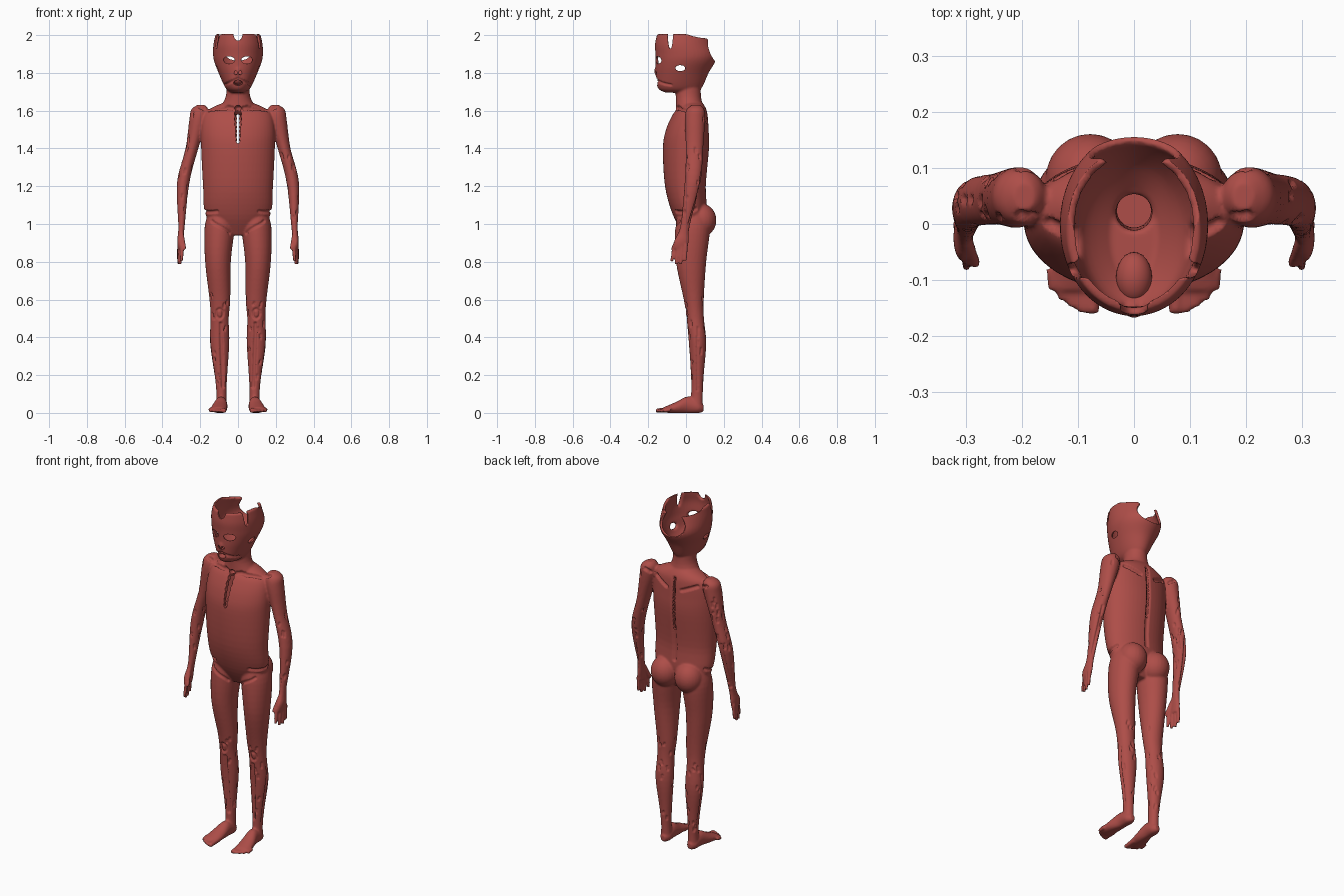
import bpy, bmesh, math, random
from mathutils import Vector, Matrix
from mathutils.bvhtree import BVHTree
from mathutils.kdtree import KDTree

if "Cube" in bpy.data.objects:
    bpy.data.objects.remove(bpy.data.objects["Cube"])

random.seed(4)
red = bpy.data.materials.new("muscle_red")
red.diffuse_color = (0.42, 0.075, 0.065, 1)
red.use_nodes = True
red.node_tree.nodes["Principled BSDF"].inputs["Base Color"].default_value = red.diffuse_color


def spline(rows, steps=5):
    """Catmull-Rom interpolation of section rows."""
    out = []
    for i in range(len(rows) - 1):
        a, b, c, d = rows[max(i - 1, 0)], rows[i], rows[i + 1], rows[min(i + 2, len(rows) - 1)]
        for k in range(steps):
            t = k / steps
            out.append([q + 0.5 * t * (r - p + t * (2*p - 5*q + 4*r - s + t * (3*q - p - 3*r + s)))
                        for p, q, r, s in zip(a, b, c, d)])
    return out + [list(rows[-1])]


def loft(bm, rows, side=1, flat=False, n=28):
    """Closed body through elliptic sections (x, y, z, radius_a, radius_b)."""
    rings = []
    for x, y, z, ra, rb in spline(rows):
        ring = []
        for k in range(n):
            t = 2 * math.pi * k / n
            u, v = max(ra, .002) * math.cos(t), max(rb, .002) * math.sin(t)
            ring.append(bm.verts.new((side * (x + u), y, z + v) if flat else (side * (x + u), y + v, z)))
        rings.append(ring)
    for a, b in zip(rings, rings[1:]):
        for k in range(n):
            bm.faces.new((a[k], a[(k + 1) % n], b[(k + 1) % n], b[k]))
    bm.faces.new(rings[0])
    bm.faces.new(rings[-1])


def core(bm, rows, inset=0.0):
    """Loft on the centre line from (z, y, half_width, half_depth) rows."""
    loft(bm, [(0, y, z, a - inset, b - inset) for z, y, a, b in rows], n=48)


def ball(bm, loc, r):
    bmesh.ops.create_uvsphere(bm, u_segments=24, v_segments=16, radius=1,
                              matrix=Matrix.Translation(loc) @ Matrix.Diagonal((*r, 1)))


def finish(bm, name):
    bmesh.ops.recalc_face_normals(bm, faces=bm.faces)
    me = bpy.data.meshes.new(name)
    bm.to_mesh(me)
    bm.free()
    me.materials.append(red)
    ob = bpy.data.objects.new(name, me)
    bpy.context.collection.objects.link(ob)
    return ob


def bake(ob):
    """Apply all modifiers."""
    dg = bpy.context.evaluated_depsgraph_get()
    me = bpy.data.meshes.new_from_object(ob.evaluated_get(dg))
    ob.modifiers.clear()
    ob.data = me
    if not me.materials:
        me.materials.append(red)


def fuse(ob, voxel, smooth):
    m = ob.modifiers.new("fuse", 'REMESH')
    m.mode = 'VOXEL'
    m.voxel_size = voxel
    m = ob.modifiers.new("soften", 'SMOOTH')
    m.factor = 0.5
    m.iterations = smooth
    bake(ob)


torso = [(.94, .03, .09, .04), (1.05, .02, .172, .09), (1.2, -.003, .185, .108), (1.4, 0, .195, .122),
         (1.5, .007, .195, .113), (1.58, .022, .18, .092), (1.615, .032, .14, .072), (1.645, .03, .07, .055)]
neck = [(1.58, .025, .12, .08), (1.67, .013, .066, .067), (1.77, .01, .06, .07)]
head = [(1.695, -.03, .035, .075), (1.72, -.033, .066, .116), (1.8, -.02, .103, .14), (1.86, -.003, .126, .158),
        (1.9, 0, .132, .162), (1.95, -.01, .13, .154), (2.005, -.015, .119, .141)]

body = bmesh.new()
for rows in (torso, neck, head):
    core(body, rows)
ball(body, (0, -.148, 1.81), (.02, .02, .03))   # nose
for s in (1, -1):
    # arm and palm
    loft(body, [(.195, .05, 1.63, .02, .025), (.203, .05, 1.605, .045, .048), (.21, .047, 1.55, .048, .054),
                (.244, .045, 1.4, .034, .046), (.29, .035, 1.22, .033, .042), (.299, -.005, .99, .017, .025),
                (.306, -.024, .91, .016, .039), (.305, -.03, .87, .012, .036)], s)
    # fingers and thumb
    for k in range(4):
        x, y, tip = .296 + .016 * math.sin(k * .52), -.06 + .02 * k, .785 + .008 * (k - 1.4) ** 2
        loft(body, [(x, y, .89, .011, .011), (x + .003, y * 1.2 - .004, tip, .0085, .0085)], s, n=12)
    loft(body, [(.3, -.03, .95, .013, .014), (.281, -.072, .865, .009, .01)], s, n=12)
    # leg
    loft(body, [(.09, .035, 1.08, .06, .07), (.098, .035, .98, .079, .092), (.106, .027, .8, .068, .08),
                (.096, .041, .6, .055, .053), (.097, .049, .5, .048, .046), (.097, .061, .37, .051, .046),
                (.091, .06, .2, .034, .034), (.088, .058, .1, .027, .031), (.088, .055, .03, .03, .033)], s)
    ball(body, (s * .078, .08, 1.02), (.08, .081, .088))   # buttock
    # foot and toes
    loft(body, [(.087, .093, .025, .014, .018), (.088, .065, .03, .031, .032), (.09, .01, .042, .033, .045),
                (.098, -.05, .028, .042, .031), (.105, -.118, .016, .044, .014)], s, flat=True)
    for k in range(5):
        x, tip, r = .074 + .018 * k, -.16 + .0027 * k * k, .011 if k else .016
        loft(body, [(x, -.08, .018, r, r), (x, tip, .011, r * .75, r * .75)], s, flat=True, n=12)
for v in body.verts:
    v.co.z = max(v.co.z, 0)
body = finish(body, "muscle_body")
fuse(body, .0058, 4)

me = body.data
bvh = BVHTree.FromPolygons([v.co for v in me.vertices], [p.vertices for p in me.polygons])
kd = KDTree(len(me.vertices))
for v in me.vertices:
    kd.insert(v.co, v.index)
kd.balance()
push = {}


def groove(width, depth, *path, sides=(1, -1)):
    """Mark a furrow that follows a path laid onto the skin."""
    for s in sides:
        for a, b in zip(path, path[1:]):
            a, b = Vector(a), Vector(b)
            count = max(2, int((b - a).length / .004))
            for k in range(count + 1):
                p = a.lerp(b, k / count)
                p.x *= s
                for co, i, d in kd.find_range(bvh.find_nearest(p)[0], width):
                    push[i] = max(push.get(i, 0), depth * math.sqrt(max(0, 1 - (d / width) ** 2)))


# furrows where bones lie under the muscles
groove(.012, .012, (.035, -.06, 1.615), (.1, -.04, 1.625), (.2, .01, 1.625))   # collar bone
groove(.011, .012, (.05, .12, 1.54), (.2, .1, 1.6))                            # shoulder blade
groove(.011, .011, (.09, 0, .47), (.08, .03, .14))                             # shin
groove(.01, .01, (.17, .06, 1.08), (.12, -.07, 1.06))                          # hip bone
groove(.009, .008, (.15, -.05, 1.02), (.03, -.04, .95))                        # groin
groove(.009, .008, (.29, .09, 1.27), (.31, .02, 1))                            # elbow to wrist
groove(.007, .006, (.13, .06, .45), (.115, .06, .12))                          # outer calf
groove(.014, .008, (0, .14, 1.12), (0, .12, 1.6))                              # spine
groove(.008, .008, (0, -.16, 1.77), (.07, -.08, 1.735))                        # jaw
ring = [(.097 + .021 * math.cos(k * .7), 0, .525 + .026 * math.sin(k * .7)) for k in range(10)]
groove(.007, .008, *ring)                                                      # kneecap
# small random muscle gaps on the limbs
limb = [v.co.copy() for v in me.vertices if (.1 < v.co.z < .65) or (abs(v.co.x) > .22 and v.co.z > 1)]
for co in random.sample(limb, 110):
    groove(.007, .007, co, co - Vector((random.uniform(-.006, .006), 0, random.uniform(.008, .028))), sides=(1,))
moves = [(i, me.vertices[i].co - me.vertices[i].normal * d) for i, d in push.items()]
for i, co in moves:
    me.vertices[i].co = co

# hollow inside: rib cavity, neck canal, skull cavity
cut = bmesh.new()
core(cut, torso[1:-2], .03)
core(cut, [(1.55, .025, .03, .03), (1.8, .02, .033, .033)])
core(cut, [(1.755, -.02, .055, .095)] + head[2:] + [(2.08, -.015, .115, .135)], .014)
# skull rim: low back, trimmed sides, front notch, then the mouth
ball(cut, (0, .25, 1.948), (.26, .14, .12))
ball(cut, (0, .1, 2.07), (.3, .17, .09))
ball(cut, (0, -.16, 2.01), (.025, .07, .04))
ball(cut, (0, -.15, 1.748), (.024, .05, .014))
for s in (1, -1):
    ball(cut, (s * .12, -.083, 2.01), (.07, .014, .085))    # temple slit
    ball(cut, (s * .046, -.14, 1.868), (.031, .06, .02))    # eye
    ball(cut, (s * .11, -.03, 1.825), (.06, .027, .016))    # cheek arch opening
    ball(cut, (s * .012, -.16, 1.8), (.008, .05, .012))     # nostril
# breastbone slit and spine gaps
for k in range(7):
    ball(cut, (0, -.085, 1.44 + k * .029), (.013 + .0015 * k, .06, .0175))
for k in range(14):
    ball(cut, (0, .1, 1.3 + k * .0225), (.009, .06, .0095))
cut = finish(cut, "cavity_cutter")
fuse(cut, .0055, 2)
cut.hide_render = True
m = body.modifiers.new("hollow", 'BOOLEAN')
m.operation = 'DIFFERENCE'
m.solver = 'EXACT'
m.object = cut
bake(body)
bpy.data.objects.remove(cut)

# tongue
tongue = bmesh.new()
ball(tongue, (0, -.095, 1.765), (.032, .045, .03))
tongue = finish(tongue, "tongue")

for ob in (body, tongue):
    for p in ob.data.polygons:
        p.use_smooth = True
        p.material_index = 0
